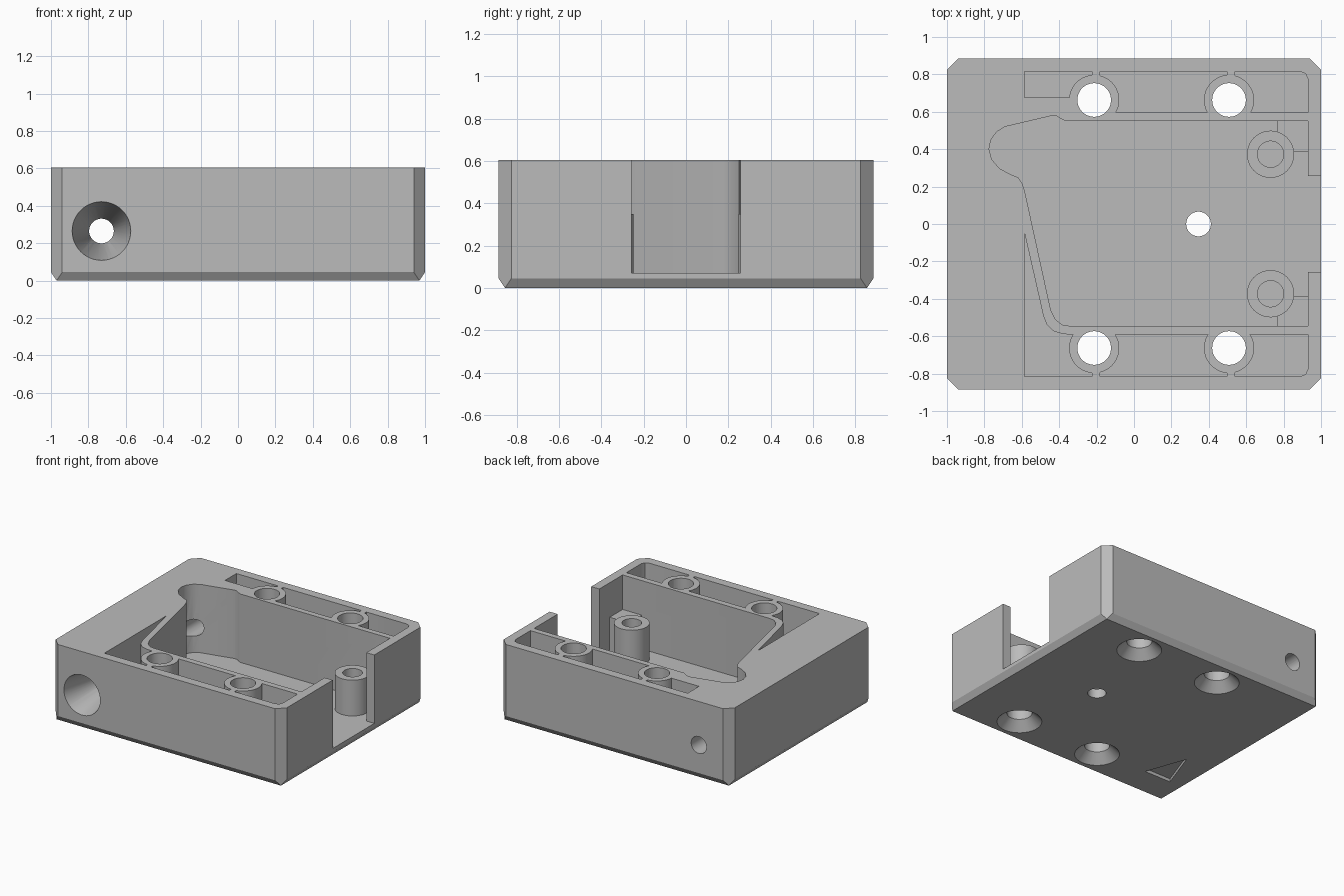
import bpy, bmesh, math
from mathutils import Matrix, Vector

cube = bpy.data.objects.get("Cube")
if cube:
    bpy.data.objects.remove(cube, do_unlink=True)

grey = bpy.data.materials.new("plain grey")
grey.use_nodes = True
grey.diffuse_color = (0.5, 0.5, 0.5, 1)
grey.node_tree.nodes["Principled BSDF"].inputs["Base Color"].default_value = (0.5, 0.5, 0.5, 1)

TOP, HIGH, FLOOR = 0.605, 0.7, 0.07   # parts are built to HIGH, then trimmed to TOP


def make(name, bm):
    bmesh.ops.recalc_face_normals(bm, faces=bm.faces[:])
    mesh = bpy.data.meshes.new(name)
    bm.to_mesh(mesh)
    bm.free()
    mesh.materials.append(grey)
    obj = bpy.data.objects.new(name, mesh)
    bpy.context.collection.objects.link(obj)
    return obj


def prism(name, outline, z0, z1):
    bm = bmesh.new()
    face = bm.faces.new([bm.verts.new((x, y, z0)) for x, y in outline])
    ext = bmesh.ops.extrude_face_region(bm, geom=[face])
    verts = [g for g in ext["geom"] if isinstance(g, bmesh.types.BMVert)]
    bmesh.ops.translate(bm, verts=verts, vec=(0, 0, z1 - z0))
    return make(name, bm)


def box(name, x0, x1, y0, y1, z0, z1):
    return prism(name, [(x0, y0), (x1, y0), (x1, y1), (x0, y1)], z0, z1)


def cone(name, start, end, r0, r1, sides=48):
    a, b = Vector(start), Vector(end)
    turn = (b - a).to_track_quat('Z', 'Y').to_matrix().to_4x4()
    bm = bmesh.new()
    bmesh.ops.create_cone(bm, cap_ends=True, segments=sides, radius1=r0, radius2=r1,
                          depth=(b - a).length,
                          matrix=Matrix.Translation((a + b) / 2) @ turn)
    return make(name, bm)


def combine(target, tool, operation):
    mod = target.modifiers.new("cut", 'BOOLEAN')
    mod.operation, mod.solver, mod.object = operation, 'EXACT', tool
    bpy.context.view_layer.objects.active = target
    bpy.ops.object.modifier_apply(modifier=mod.name)
    bpy.data.objects.remove(tool, do_unlink=True)


def cut(tool):
    combine(body, tool, 'DIFFERENCE')


def add(tool):
    combine(body, tool, 'UNION')


# Block with chamfered upright corners and a chamfered bottom rim
bm = bmesh.new()
for sx in (-1, 1):
    for sy in (-1, 1):
        bm.verts.new((sx * 0.97, sy * 0.855, 0))
        for z in (0.045, HIGH):
            bm.verts.new((sx, sy * 0.825, z))
            bm.verts.new((sx * 0.94, sy * 0.885, z))
bmesh.ops.convex_hull(bm, input=bm.verts[:])
bmesh.ops.dissolve_limit(bm, angle_limit=0.01, verts=bm.verts[:], edges=bm.edges[:])
body = make("enclosure_body", bm)

# Side pockets
cut(prism("back_pocket", [(-0.585, 0.815), (0.89, 0.815), (0.918, 0.803), (0.93, 0.775),
                          (0.93, 0.595), (-0.2, 0.595), (-0.2, 0.675), (-0.585, 0.675)],
          FLOOR, 0.8))
cut(prism("front_pocket", [(-0.585, -0.05), (-0.485, -0.49), (-0.465, -0.54), (-0.43, -0.573),
                           (-0.38, -0.588), (-0.33, -0.592), (0.93, -0.592), (0.93, -0.775),
                           (0.918, -0.803), (0.89, -0.815), (-0.585, -0.815)],
          FLOOR, 0.8))

# Screw bosses tied to the outer walls by short ribs
screws = [(x, s * 0.663) for x in (-0.213, 0.508) for s in (-1, 1)]
for x, y in screws:
    s = math.copysign(1, y)
    add(cone("screw_boss", (x, y, 0.055), (x, y, 0.65), 0.134, 0.134))
    y0, y1 = sorted((s * 0.7, s * 0.85))
    add(box("boss_rib", x - 0.012, x + 0.032, y0, y1, 0.06, 0.64))

# Main cavity with a rounded bulge on one side
cut(prism("cavity", [(0.93, 0.55), (-0.365, 0.55), (-0.39, 0.562), (-0.412, 0.577),
                     (-0.435, 0.58), (-0.69, 0.52), (-0.735, 0.492), (-0.765, 0.45),
                     (-0.775, 0.40), (-0.76, 0.345), (-0.72, 0.298), (-0.66, 0.265),
                     (-0.62, 0.25), (-0.597, 0.215), (-0.585, 0.18), (-0.445, -0.46),
                     (-0.42, -0.51), (-0.385, -0.538), (-0.345, -0.545), (0.93, -0.545)],
          FLOOR, 0.8))

# Wall opening
cut(box("wall_opening", 0.85, 1.1, -0.257, 0.257, FLOOR, 0.8))

# Mounting posts with corner blocks behind them
for s in (-1, 1):
    y0, y1 = sorted((s * 0.385, s * 0.57))
    add(box("corner_block", 0.765, 0.95, y0, y1, 0.04, 0.335))
    add(cone("mounting_post", (0.73, s * 0.373, 0.05), (0.73, s * 0.373, 0.35), 0.126, 0.126))
    cut(cone("post_hole", (0.73, s * 0.373, 0.1), (0.73, s * 0.373, 0.5), 0.07, 0.07))

# Trim everything level with the top
cut(box("top_trim", -1.5, 1.5, -1.5, 1.5, TOP, 1.0))

# Screw holes, countersunk from below
for x, y in screws:
    cut(cone("screw_hole", (x, y, -0.2), (x, y, 0.9), 0.09, 0.09))
    cut(cone("countersink", (x, y, -0.01), (x, y, 0.075), 0.17, 0.085))
cut(cone("centre_hole", (0.345, 0, -0.2), (0.345, 0, 0.4), 0.066, 0.066))

# Cross hole, with a deep flared mouth at the front
cut(cone("cross_hole", (-0.73, -1.2, 0.265), (-0.73, 1.2, 0.265), 0.066, 0.066))
cut(cone("flared_mouth", (-0.73, -0.895, 0.265), (-0.73, -0.48, 0.265), 0.159, 0.064))

# Triangular mark sunk into the underside
cut(prism("triangle_mark", [(-0.634, -0.632), (-0.75, -0.314), (-0.864, -0.632)], -0.05, 0.025))

# Smooth the round walls and keep the edges sharp
for obj in bpy.context.selected_objects:
    obj.select_set(False)
body.select_set(True)
bpy.context.view_layer.objects.active = body
bpy.ops.object.shade_smooth_by_angle(angle=math.radians(30))
